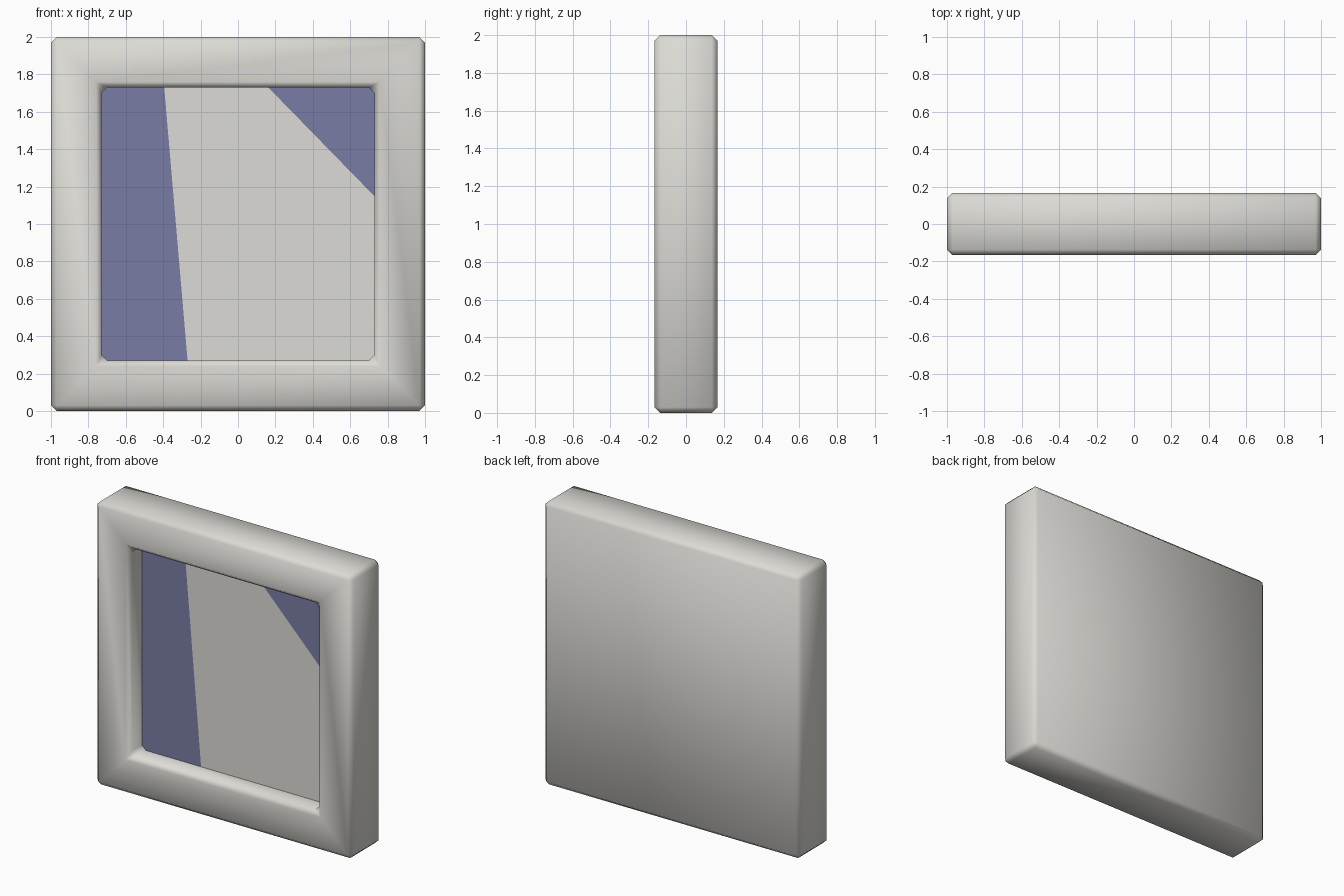
import bpy, bmesh, math
from mathutils import Matrix, Vector

if "Cube" in bpy.data.objects:
    bpy.data.objects.remove(bpy.data.objects["Cube"])

DEPTH = 0.333      # thickness of the frame along y
RIM = 0.27         # frame width
RECESS = 0.14      # how far the pane sits behind the front
BEVEL = 0.03


def material(name, color):
    m = bpy.data.materials.new(name)
    m.diffuse_color = (*color, 1.0)
    m.use_nodes = True
    m.node_tree.nodes["Principled BSDF"].inputs["Base Color"].default_value = m.diffuse_color
    return m


bm = bmesh.new()
bmesh.ops.create_cube(bm, size=1.0, matrix=Matrix.Translation((0, 0, 1))
                      @ Matrix.Diagonal((2, DEPTH, 2, 1)))

# Recessed opening in the front face
pane = min(bm.faces, key=lambda f: f.calc_center_median().y)
bmesh.ops.inset_individual(bm, faces=[pane], thickness=RIM, use_even_offset=True)
bmesh.ops.inset_individual(bm, faces=[pane], thickness=0.0, depth=-RECESS)
bm.normal_update()
pane_y = -DEPTH / 2 + RECESS


def on_pane(f):
    return all(abs(v.co.y - pane_y) < 1e-4 for v in f.verts)


# Chamfer every edge except those around the pane
edges = [e for e in bm.edges if e.calc_face_angle(0) > 0.5
         and not any(on_pane(f) for f in e.link_faces)]
bmesh.ops.bevel(bm, geom=edges, offset=BEVEL, segments=1, profile=0.5,
                affect='EDGES', clamp_overlap=True)

# Cut the two slanted blue areas into the pane: (start, end) as x, z
cuts = [((-0.395, 1.735), (-0.27, 0.275)), ((0.157, 1.735), (0.725, 1.153))]
planes = []
for (x1, z1), (x2, z2) in cuts:
    point = Vector((x1, pane_y, z1))
    normal = Vector((z2 - z1, 0, x1 - x2)).normalized()
    planes.append((point, normal))
    faces = [f for f in bm.faces if on_pane(f)]
    geom = set(faces)
    for f in faces:
        geom.update(f.edges)
        geom.update(f.verts)
    bmesh.ops.bisect_plane(bm, geom=list(geom), dist=1e-5,
                           plane_co=point, plane_no=normal)

# Blue lies left of the first cut and right of the second
for f in bm.faces:
    if on_pane(f):
        c = f.calc_center_median()
        left = (c - planes[0][0]).dot(planes[0][1]) > 0
        right = (c - planes[1][0]).dot(planes[1][1]) < 0
        f.material_index = int(left or right)

mesh = bpy.data.meshes.new("window_frame")
bm.to_mesh(mesh)
bm.free()
mesh.materials.append(material("warm light grey", (0.72, 0.71, 0.67)))
mesh.materials.append(material("dusty blue", (0.195, 0.20, 0.38)))

frame = bpy.data.objects.new("window_frame", mesh)
bpy.context.collection.objects.link(frame)
bpy.context.view_layer.objects.active = frame
frame.select_set(True)
bpy.ops.object.shade_smooth_by_angle(angle=math.radians(60))
